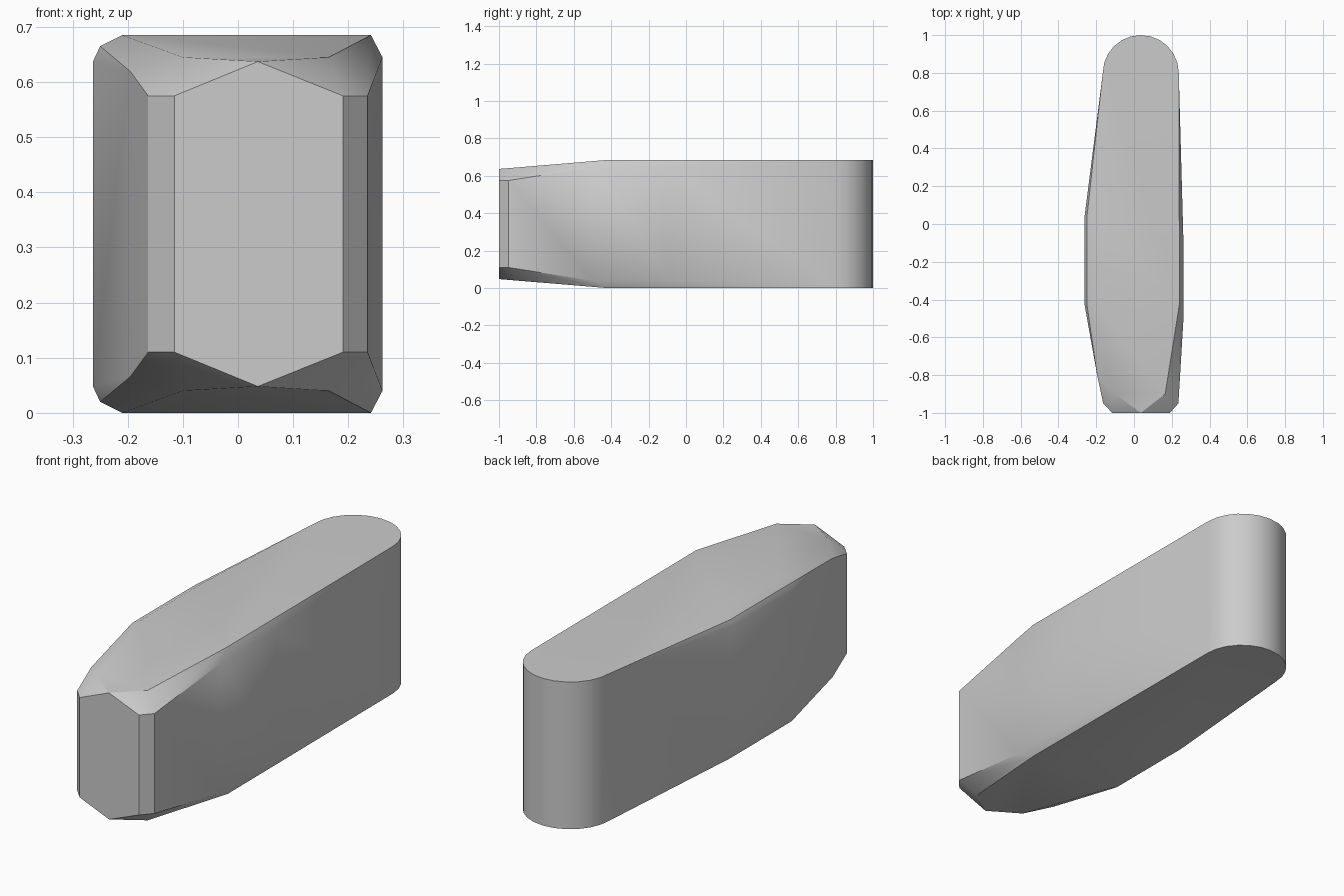
import bpy
import bmesh
import math

old = bpy.data.objects.get("Cube")
if old:
    bpy.data.objects.remove(old, do_unlink=True)

HEIGHT = 0.685

# Plain grey material
grey = bpy.data.materials.new("light_grey")
grey.use_nodes = True
colour = (0.6, 0.6, 0.6, 1)
grey.diffuse_color = colour
grey.node_tree.nodes["Principled BSDF"].inputs["Base Color"].default_value = colour

points = []


def add_pair(x, y, inset):
    """Add a point near the base and its twin near the top."""
    points.extend([(x, y, inset), (x, y, HEIGHT - inset)])


# Rounded back end, full height
for i in range(13):
    a = math.radians(15 * i)
    add_pair(0.036 + 0.201 * math.cos(a), 0.8 + 0.2 * math.sin(a), 0)

# Bulging left-hand flank with a rounded rim
for y in (0.03, -0.42):
    for x, inset in ((-0.263, 0.048), (-0.25, 0.02), (-0.21, 0)):
        add_pair(x, y, inset)

# Flatter opposite flank with a chamfered rim
for y in (-0.1, -0.5):
    add_pair(0.262, y, 0.04)
add_pair(0.241, -0.42, 0)

# Tapered nose rim, then the front plate and its corner chamfers
for x, y, inset in ((-0.1, -0.9, 0.04), (0.165, -0.9, 0.04),
                    (0.036, -1, 0.048), (-0.195, -0.8, 0.066),
                    (-0.163, -0.95, 0.11), (-0.115, -1, 0.11),
                    (0.19, -1, 0.11), (0.235, -0.95, 0.11)):
    add_pair(x, y, inset)

# Wrap the points in a convex body
bm = bmesh.new()
for p in points:
    bm.verts.new(p)
hull = bmesh.ops.convex_hull(bm, input=bm.verts[:])
loose = [v for v in bm.verts if not v.link_faces]
bmesh.ops.delete(bm, geom=loose, context="VERTS")
bmesh.ops.dissolve_limit(bm, angle_limit=math.radians(0.5),
                         verts=bm.verts[:], edges=bm.edges[:])
bmesh.ops.recalc_face_normals(bm, faces=bm.faces[:])
mesh = bpy.data.meshes.new("rounded_block")
bm.to_mesh(mesh)
bm.free()
mesh.materials.append(grey)

block = bpy.data.objects.new("rounded_block", mesh)
bpy.context.collection.objects.link(block)
bpy.ops.object.select_all(action="DESELECT")
block.select_set(True)
bpy.context.view_layer.objects.active = block
bpy.ops.object.shade_smooth_by_angle(angle=math.radians(30))
